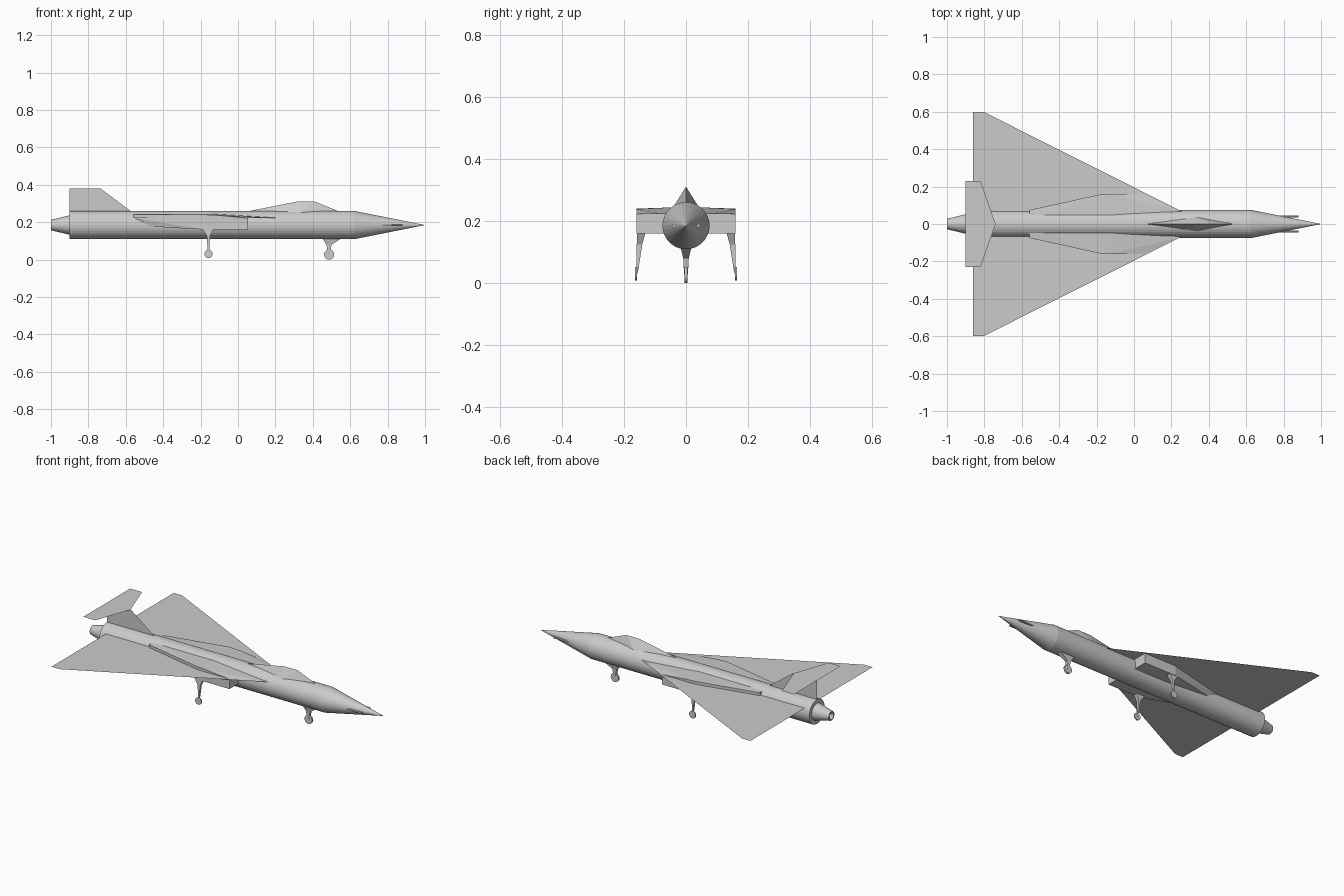
import bpy, bmesh, math
from mathutils import Matrix, Vector

cube = bpy.data.objects.get("Cube")
if cube:
    bpy.data.objects.remove(cube, do_unlink=True)

grey = bpy.data.materials.new("light_grey")
grey.use_nodes = True
grey.diffuse_color = (0.6, 0.6, 0.6, 1)
grey.node_tree.nodes["Principled BSDF"].inputs["Base Color"].default_value = (0.6, 0.6, 0.6, 1)

AXIS_Z = 0.185    # fuselage centre height
WING_Z = 0.222
TAIL_Z = 0.38


def finish(name, bm):
    mesh = bpy.data.meshes.new(name)
    bm.to_mesh(mesh)
    bm.free()
    mesh.materials.append(grey)
    obj = bpy.data.objects.new(name, mesh)
    bpy.context.collection.objects.link(obj)
    return obj


def lathe(name, profile, centre_y=0, centre_z=AXIS_Z, sides=32):
    """Revolve (x, radius) points around a lengthwise axis."""
    bm = bmesh.new()
    pts = [bm.verts.new((x, centre_y, centre_z + r)) for x, r in profile]
    edges = [bm.edges.new(pair) for pair in zip(pts, pts[1:])]
    bmesh.ops.spin(bm, geom=pts + edges, cent=(0, centre_y, centre_z), axis=(1, 0, 0),
                   angle=math.tau, steps=sides, use_merge=True)
    bmesh.ops.remove_doubles(bm, verts=bm.verts, dist=1e-5)
    bmesh.ops.recalc_face_normals(bm, faces=bm.faces)
    return finish(name, bm)


def plate(name, points):
    bm = bmesh.new()
    bm.faces.new([bm.verts.new(p) for p in points])
    bmesh.ops.recalc_face_normals(bm, faces=bm.faces)
    return finish(name, bm)


def hull(name, points):
    bm = bmesh.new()
    for p in points:
        bm.verts.new(p)
    bmesh.ops.convex_hull(bm, input=bm.verts)
    bmesh.ops.dissolve_limit(bm, angle_limit=0.01, verts=bm.verts, edges=bm.edges)
    bmesh.ops.recalc_face_normals(bm, faces=bm.faces)
    return finish(name, bm)


def strut(name, sections):
    """Tapered leg through (x0, x1, y0, y1, z) rectangles."""
    bm = bmesh.new()
    rings = []
    for x0, x1, y0, y1, z in sections:
        rings.append([bm.verts.new(p) for p in
                      ((x0, y0, z), (x1, y0, z), (x1, y1, z), (x0, y1, z))])
    for a, b in zip(rings, rings[1:]):
        for i in range(4):
            j = (i + 1) % 4
            bm.faces.new((a[i], a[j], b[j], b[i]))
    bm.faces.new(rings[0])
    bm.faces.new(rings[-1])
    bmesh.ops.recalc_face_normals(bm, faces=bm.faces)
    return finish(name, bm)


def wheel(name, centre, radius, width):
    bm = bmesh.new()
    place = Matrix.Translation(Vector(centre)) @ Matrix.Rotation(math.pi / 2, 4, 'X')
    bmesh.ops.create_cone(bm, cap_ends=True, segments=16, radius1=radius, radius2=radius,
                          depth=width, matrix=place)
    return finish(name, bm)


# Fuselage with pointed nose, and tapered exhaust nozzle
lathe("fuselage", [(-0.9, 0), (-0.9, 0.076), (0.62, 0.076), (1, 0)])
lathe("exhaust_nozzle", [(-0.89, 0.052), (-0.9, 0.052), (-1, 0.028), (-1, 0.022), (-0.97, 0)])

# Delta wing, fin and high tailplane
half_wing = [(0.39, 0), (-0.805, 0.6), (-0.862, 0.6)]
plate("delta_wing", [(x, y, WING_Z) for x, y in half_wing]
      + [(x, -y, WING_Z) for x, y in reversed(half_wing[1:])])
plate("tail_fin", [(-0.9, 0, 0.25), (-0.9, 0, TAIL_Z), (-0.735, 0, TAIL_Z), (-0.56, 0, 0.25)])
half_tail = [(-0.74, 0), (-0.82, 0.23), (-0.902, 0.23)]
plate("tailplane", [(x, y, TAIL_Z) for x, y in half_tail]
      + [(x, -y, TAIL_Z) for x, y in reversed(half_tail[1:])])

# Ridge-shaped canopy
hull("canopy", [(0.05, 0, 0.258), (0.54, 0, 0.258), (0.33, 0.038, 0.25), (0.33, -0.038, 0.25),
                (0.32, 0, 0.311), (0.41, 0, 0.311), (0.33, 0, 0.23)])

for side, s in (("left", 1), ("right", -1)):
    # Engine intake below the wing
    hull(side + "_intake", [(0.053, s * y, z) for y in (0.03, 0.16) for z in (WING_Z, 0.16)]
         + [(-0.17, s * 0.16, WING_Z), (-0.17, s * 0.16, 0.16), (-0.17, s * 0.03, 0.16),
            (-0.56, s * 0.065, WING_Z), (-0.56, s * 0.03, WING_Z),
            (-0.48, s * 0.075, 0.178), (-0.48, s * 0.03, 0.178)])
    # Fairing above the wing
    hull(side + "_fairing", [(-0.56, s * 0.075, z) for z in (WING_Z, 0.24)]
         + [(-0.56, s * 0.02, z) for z in (WING_Z, 0.245)]
         + [(-0.17, s * 0.16, z) for z in (WING_Z, 0.24)]
         + [(-0.12, s * 0.16, 0.238), (-0.12, s * 0.02, 0.245), (0.053, s * 0.16, WING_Z),
            (0.23, s * 0.075, WING_Z), (0.23, s * 0.02, WING_Z)])
    # Main gear
    strut(side + "_main_leg", [(-0.19, -0.13, s * 0.13, s * 0.157, 0.165),
                               (-0.166, -0.15, s * 0.141, s * 0.159, 0.125),
                               (-0.162, -0.154, s * 0.156, s * 0.161, 0.03)])
    wheel(side + "_main_wheel", (-0.158, s * 0.161, 0.03), 0.022, 0.007)
    # Nose probe
    lathe(side + "_nose_probe", [(0.76, 0), (0.76, 0.006), (0.88, 0.006), (0.88, 0)],
          s * 0.04, AXIS_Z, 8)

# Nose gear
strut("nose_leg", [(0.45, 0.56, -0.018, 0.018, 0.118), (0.472, 0.5, -0.009, 0.009, 0.08),
                   (0.482, 0.492, -0.006, 0.006, 0.027)])
wheel("nose_wheel", (0.487, 0, 0.027), 0.027, 0.01)
